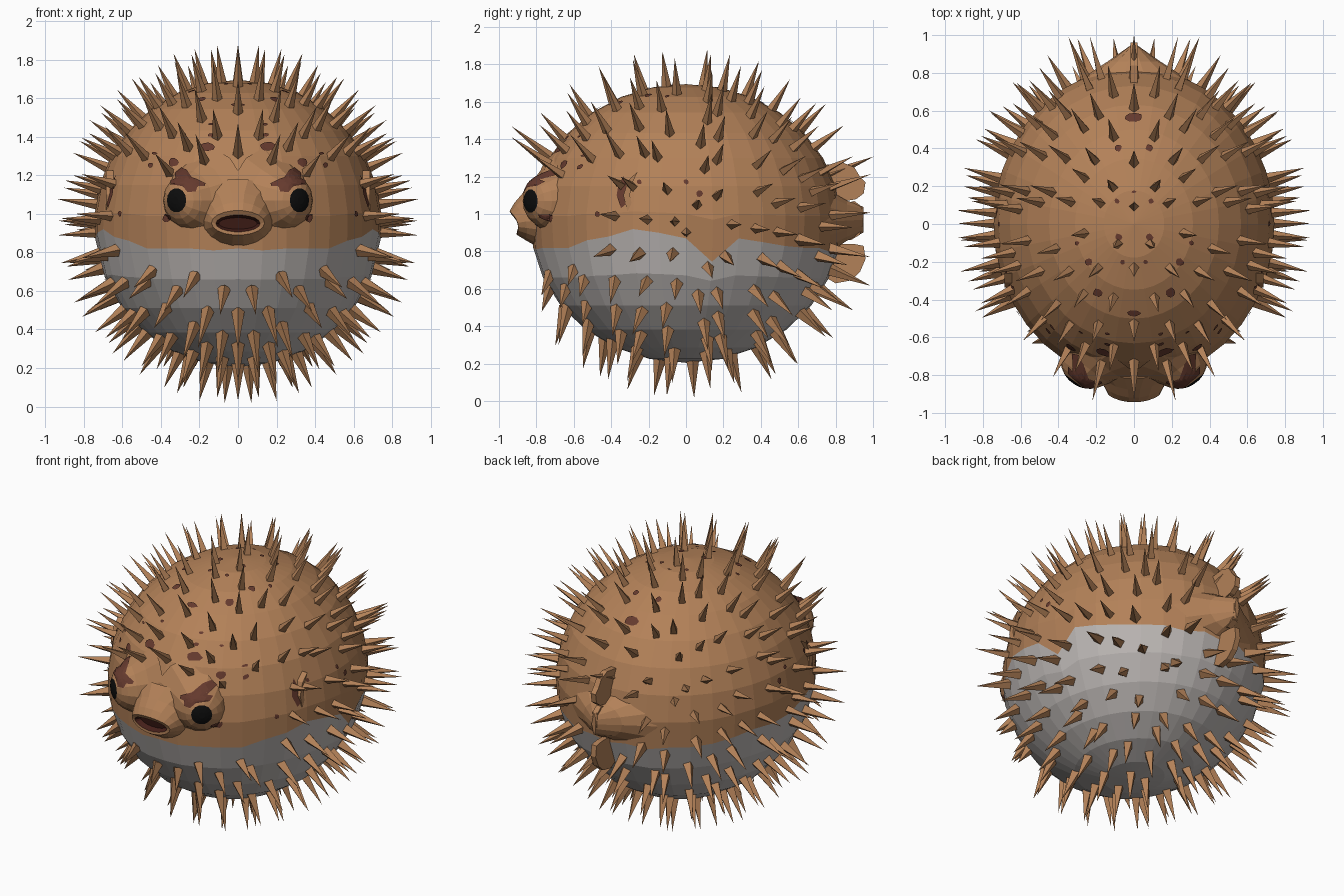
import bpy, bmesh, math, random
from mathutils import Vector
from mathutils.bvhtree import BVHTree

if "Cube" in bpy.data.objects:
    bpy.data.objects.remove(bpy.data.objects["Cube"])

random.seed(4)
C = Vector((0, 0, 0.95))          # body centre
R = Vector((0.745, 0.83, 0.745))  # body radii


def material(name, rgb):
    m = bpy.data.materials.new(name)
    m.diffuse_color = (*rgb, 1)
    m.use_nodes = True
    m.node_tree.nodes["Principled BSDF"].inputs["Base Color"].default_value = m.diffuse_color
    return m


BROWN = material("tan_brown", (0.45, 0.22, 0.098))
BELLY = material("belly_grey", (0.50, 0.47, 0.455))
SPOT = material("dark_red_brown", (0.13, 0.042, 0.027))
MOUTH = material("mouth_dark", (0.06, 0.014, 0.01))
BLACK = material("eye_black", (0.004, 0.004, 0.004))
surfaces = []


def make(name, verts, faces, mats, rule=None, fix=True):
    me = bpy.data.meshes.new(name)
    me.from_pydata([tuple(v) for v in verts], [], faces)
    for m in mats:
        me.materials.append(m)
    if rule:
        for p in me.polygons:
            p.material_index = rule(p.index)
    if fix:
        bm = bmesh.new()
        bm.from_mesh(me)
        bmesh.ops.recalc_face_normals(bm, faces=bm.faces)
        bm.to_mesh(me)
        bm.free()
    ob = bpy.data.objects.new(name, me)
    bpy.context.collection.objects.link(ob)
    surfaces.append((verts, faces))
    return ob


def strips(rows, n, cap_first, cap_last):
    """Quads joining closed rings of n vertices, with optional end caps."""
    f = [(r * n + i, r * n + (i + 1) % n, (r + 1) * n + (i + 1) % n, (r + 1) * n + i)
         for r in range(rows - 1) for i in range(n)]
    if cap_first:
        f.append(tuple(range(n)))
    if cap_last:
        f.append(tuple(range((rows - 1) * n, rows * n)))
    return f


# Body: ellipsoid whose colour border follows a wavy edge (heights every 10 deg, front to back);
# the right flank has an extra notch
edge = [.82, .81, .82, .82, .82, .86, .88, .92, .90, .87,
        .86, .87, .85, .83, .82, .82, .80, .82, .80]
SEG, LOW, UP = 36, 6, 8
MEAN = -0.16
verts = []
for row in range(1, LOW + UP):
    for s in range(SEG):
        zb = .745 if s == 10 else edge[min(s, SEG - s)]
        b = math.asin((zb - C.z) / R.z)
        if row <= LOW:
            lat = -math.pi / 2 + (MEAN + math.pi / 2) * row / LOW
        else:
            lat = MEAN + (math.pi / 2 - MEAN) * (row - LOW) / UP
        lat += (b - MEAN) * {0: 1, 1: .25}.get(abs(row - LOW), 0)
        a = 2 * math.pi * s / SEG
        verts.append(C + Vector((R.x * math.sin(a) * math.cos(lat),
                                 -R.y * math.cos(a) * math.cos(lat), R.z * math.sin(lat))))
rows = LOW + UP - 1
faces = strips(rows, SEG, False, False)
nquad = len(faces)
verts += [C - Vector((0, 0, R.z)), C + Vector((0, 0, R.z))]
nb, k = len(verts) - 2, (rows - 1) * SEG
faces += [(nb, (s + 1) % SEG, s) for s in range(SEG)]
faces += [(nb + 1, k + s, k + (s + 1) % SEG) for s in range(SEG)]
make("body", verts, faces, [BROWN, BELLY],
     lambda i: int(i < (LOW - 1) * SEG or nquad <= i < nquad + SEG))


def loft(name, rings, n, mats, rule=None, tilt=0.0, bow=0.0):
    """Elliptical rings (y, z, rx, rz) along y."""
    vs = []
    for y, z, rx, rz in rings:
        for i in range(n):
            a = 2 * math.pi * i / n
            x = rx * math.cos(a)
            vs.append((x, y - tilt * rz * math.sin(a) + bow * x * x, z + rz * math.sin(a)))
    return make(name, vs, strips(len(rings), n, True, True), mats, rule)


# Snout with lips and open mouth
N = 18
loft("snout", [(-.76, .98, .30, .20), (-.835, .965, .19, .145), (-.89, .96, .16, .10),
               (-.925, .953, .138, .064), (-.918, .95, .115, .044), (-.88, .95, .10, .03)],
     N, [BROWN, MOUTH], lambda i: int(4 * N <= i < 5 * N or i == 5 * N + 1), 0.3, 1.3)

# Tail stalk tapering into the tail fin
loft("tail_stalk", [(.62, .96, .48, .33), (.75, .96, .31, .18), (.86, .965, .14, .11),
                    (.95, .97, .012, .07)], 14, [BROWN])

# Eye bulges: dome flaring into the head, turned around the gaze axis; the tip is the black eye
profile = [(.132, .02), (.128, .04), (.12, .063), (.10, .097), (.07, .125), (.02, .155),
           (-.04, .205), (-.11, .28)]
n = 14
for side in (-1, 1):
    axis, u, w = Vector((.6 * side, -.8, 0)), Vector((.8 * side, .6, 0)), Vector((0, 0, 1))
    c = Vector((0.247 * side, -0.735, 1.07))
    vs = []
    for d, r in profile:
        for i in range(n):
            a = 2 * math.pi * i / n
            vs.append(c + axis * d + (u * math.cos(a) + w * math.sin(a)) * r)
    fs = strips(len(profile), n, True, True)
    make("eye_bulge", vs, fs, [BROWN, BLACK],
         lambda i, q=(len(profile) - 1) * n: int(i < 2 * n or i == q))

tree_v, tree_f = [], []
for vs, fs in surfaces:
    tree_f += [tuple(i + len(tree_v) for i in f) for f in fs]
    tree_v += [Vector(v) for v in vs]
tree = BVHTree.FromPolygons(tree_v, tree_f)


# Spots: thin patches projected onto the skin along one axis (outline in the other two)
def patch(outline, axis):
    to3 = {"front": lambda p: (Vector((p[0], -3, p[1])), Vector((0, 1, 0))),
           "top": lambda p: (Vector((p[0], p[1], 3)), Vector((0, 0, -1))),
           "right": lambda p: (Vector((3, p[0], p[1])), Vector((-1, 0, 0))),
           "left": lambda p: (Vector((-3, p[0], p[1])), Vector((1, 0, 0)))}[axis]
    n = len(outline)
    mid = (sum(p[0] for p in outline) / n, sum(p[1] for p in outline) / n)
    vs = []
    for k in (0.02, 0.25, 0.5, 0.75, 1):
        for p in outline:
            o, d = to3([m + (q - m) * k for m, q in zip(mid, p)])
            hit, nor, _, _ = tree.ray_cast(o, d)
            if nor.dot(d) > 0:
                nor = -nor
            vs.append(hit + nor * 0.007)
    ob = make("spot", vs, strips(5, n, True, False), [SPOT], fix=False)
    bm = bmesh.new()
    bm.from_mesh(ob.data)
    bm.normal_update()
    flip = [f for f in bm.faces if f.normal.dot(f.calc_center_median() - C) < 0]
    bmesh.ops.reverse_faces(bm, faces=flip)
    bm.to_mesh(ob.data)
    bm.free()


def spot(x, y, r, axis, flat=1.0):
    pts = []
    for i in range(9):
        a, q = 2 * math.pi * i / 9, r * random.uniform(.8, 1.15)
        pts.append((x + q * math.cos(a), y + flat * q * math.sin(a)))
    patch(pts, axis)


brow = [(.29, 1.235), (.265, 1.225), (.24, 1.185), (.21, 1.175), (.17, 1.155), (.175, 1.14),
        (.21, 1.14), (.22, 1.115), (.26, 1.11), (.285, 1.14), (.345, 1.15), (.345, 1.17),
        (.32, 1.18), (.325, 1.21)]
for s in (-1, 1):
    patch([(x * s, z) for x, z in brow], "front")
    for x, z, r in [(.16, 1.345, .045), (.14, 1.405, .018), (.33, 1.265, .024), (.365, .98, .022),
                    (.43, 1.31, .013), (.45, 1.25, .014), (.28, 1.41, .012), (.14, 1.46, .013)]:
        spot(x * s, z, r, "front", .5 if 1.3 < z else 1)
    for x, y, r in [(.08, .40, .018), (.19, .12, .016), (.09, .12, .014), (.08, -.07, .02),
                    (.19, -.36, .024), (.24, -.20, .02), (.30, -.10, .012), (.06, -.20, .012)]:
        spot(x * s, y, r, "top")
    flank = "right" if s > 0 else "left"
    for y, z, r in [(0, 1.17, .013), (.07, 1.11, .018), (-.47, 1.0, .014), (-.25, 1.17, .014)]:
        spot(y, z, r, flank)
    # Gill slit
    patch([(-.33, 1.20), (-.36, 1.15), (-.368, 1.10), (-.345, 1.03), (-.32, 1.05), (-.31, 1.12)],
          flank)
for y, r in [(.56, .045), (.17, .013), (-.47, .035)]:
    spot(0, y, r, "top", .5)


# Fins: flat outlines in the y-z plane given some thickness
def fin(name, pts, x0, x1):
    n = len(pts)
    make(name, [(x, y, z) for x in (x0, x1) for y, z in pts], strips(2, n, True, True), [BROWN])


fin("dorsal_fin", [(.66, 1.20), (.72, 1.26), (.84, 1.275), (.90, 1.25), (.93, 1.20),
                   (.96, 1.17), (.95, 1.11), (.91, 1.08), (.80, 1.06), (.70, 1.06)], -.018, .018)
fin("tail_fin", [(.82, 1.05), (.90, 1.07), (.94, 1.04), (.95, .96), (.93, .89), (.88, .86),
                 (.82, .88)], -.018, .018)
fin("anal_fin", [(.70, .84), (.90, .84), (.95, .83), (.96, .76), (.93, .69), (.88, .645),
                 (.80, .63), (.68, .70)], -.018, .018)
for s in (-1, 1):
    fin("side_fin", [(-.26, 1.225), (-.31, 1.18), (-.335, 1.10), (-.315, 1.02), (-.26, .965),
                     (-.285, 1.03), (-.30, 1.10), (-.29, 1.16)], s * .58, s * .685)

# Spines: four-sided pyramids in loosely staggered, mirrored rings around the long axis
sv, sf = [], []
RINGS = 13
for i in range(RINGS):
    t0 = 0.36 + (2.64 - 0.36) * i / (RINGS - 1)
    n = round(2 * math.pi * R.x * math.sin(t0) / 0.175)
    for k in range(n):
        a = 2 * math.pi * (k + 0.5 * (i % 2)) / n
        a = a - 2 * math.pi if a > math.pi + 1e-6 else a
        rnd = random.Random(f"{i}:{abs(a):.3f}")       # same jitter on both sides
        t = t0 + (0 < i < RINGS - 1) * rnd.uniform(-.07, .07)
        if 1e-3 < abs(a) < math.pi - 1e-3:
            a += math.copysign(rnd.uniform(-.05, .05), a)
        d = Vector((math.sin(a) * math.sin(t), math.cos(t), math.cos(a) * math.sin(t)))
        p = C + d * R
        if p.y < -0.42 and 0.77 < p.z < 1.2:
            continue                       # bare face
        nor = Vector((d.x / R.x, d.y / R.y, d.z / R.z)).normalized()
        length = .24 if i == 0 else .27 if i == RINGS - 1 and p.z > 1 else .20
        if p.y < -0.3:                     # front spines sweep up and down, away from the face
            if p.z < 0.8:
                nor = Vector((nor.x, nor.y * .3, nor.z - .2)).normalized()
                length = .13 if p.z > .5 and p.y < -.5 else length
            elif p.z > 1.2:
                nor = Vector((nor.x * .8, nor.y, nor.z + .15)).normalized()
        length = min(length * rnd.uniform(.93, 1.03), p.z / max(-nor.z, 0.01))
        r = 0.029 if p.z > 0.9 else 0.036
        u = nor.cross(Vector((0, 1, 0))).normalized()
        w = nor.cross(u)
        b = len(sv)
        for q in range(4):
            g = math.pi / 2 * q
            sv.append(p - nor * .02 + (u * math.cos(g) + w * math.sin(g)) * r)
        sv.append(p + nor * length)
        sf += [(b + q, b + (q + 1) % 4, b + 4) for q in range(4)] + [(b + 3, b + 2, b + 1, b)]
make("spines", sv, sf, [BROWN])
